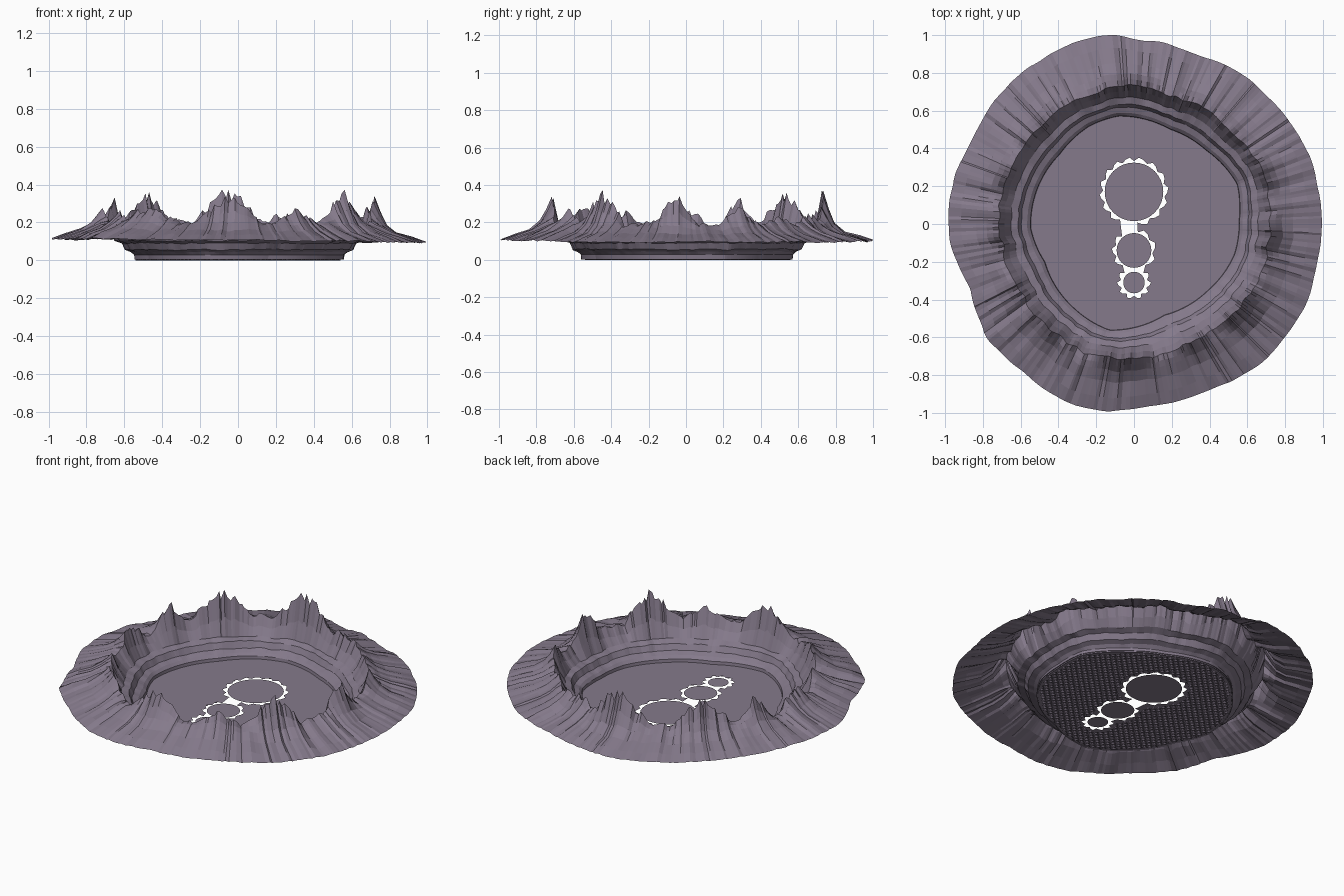
import bpy, bmesh, math, random
from mathutils import Vector

if "Cube" in bpy.data.objects:
    bpy.data.objects.remove(bpy.data.objects["Cube"])

random.seed(7)
N = 280                      # columns around the crater

rock = bpy.data.materials.new("purple_grey_rock")
rock.diffuse_color = (0.235, 0.195, 0.26, 1)
rock.use_nodes = True
rock.node_tree.nodes["Principled BSDF"].inputs["Base Color"].default_value = rock.diffuse_color

FLOOR = [(-.08, .57), (.19, .5), (.38, .39), (.545, .21), (.555, .02), (.53, -.16), (.39, -.35),
         (.16, -.48), (-.13, -.56), (-.31, -.45), (-.47, -.2), (-.545, -.02), (-.5, .21),
         (-.39, .37), (-.23, .52)]
RIM = [(-.19, 1.0), (.08, .975), (.3, .91), (.59, .79), (.77, .61), (.93, .37), (.985, .13),
       (.965, -.265), (.9, -.46), (.71, -.71), (.455, -.86), (.085, -.965), (-.13, -.995),
       (-.31, -.97), (-.6, -.78), (-.79, -.59), (-.87, -.345), (-.985, -.08), (-.968, .185),
       (-.88, .42), (-.71, .69), (-.5, .87)]
# crest peaks: angle, extra height, half width in degrees
PEAKS = [(95, .17, 16), (132, .155, 14), (157, .14, 8), (182, .095, 11), (231, .08, 14),
         (266, .135, 14), (321, .165, 12), (356, .14, 9), (22, .06, 10), (45, .04, 9),
         (68, .06, 9), (296, .06, 10), (208, .05, 8)]


def radius_function(points):
    """Periodic radius by angle from outline points."""
    polar = sorted((math.atan2(y, x) % math.tau, math.hypot(x, y)) for x, y in points)
    polar = [(polar[-1][0] - math.tau, polar[-1][1])] + polar + [(polar[0][0] + math.tau, polar[0][1])]

    def radius(a):
        a %= math.tau
        for (a0, r0), (a1, r1) in zip(polar, polar[1:]):
            if a0 <= a <= a1:
                return r0 + (r1 - r0) * (a - a0) / (a1 - a0)
        return polar[0][1]
    return radius


def finish(bm, name, up=True):
    bm.normal_update()
    for f in bm.faces:
        if (f.normal.z < 0) == up:
            f.normal_flip()
    mesh = bpy.data.meshes.new(name)
    bm.to_mesh(mesh)
    bm.free()
    mesh.materials.append(rock)
    obj = bpy.data.objects.new(name, mesh)
    bpy.context.collection.objects.link(obj)
    return obj


def smooth_noise(steps):
    v = [random.uniform(-1, 1) for _ in range(N)]
    for _ in range(steps):
        v = [(v[i - 1] + v[i] * 2 + v[(i + 1) % N]) / 4 for i in range(N)]
    top = max(map(abs, v))
    return [x / top for x in v]


floor_r, rim_r = radius_function(FLOOR), radius_function(RIM)

# crater wall, jagged crest and sloping apron as one sheet
broad, fine, crag, crag2 = smooth_noise(8), smooth_noise(0), smooth_noise(2), smooth_noise(2)
ledge, shift, rimwave = smooth_noise(5), smooth_noise(3), smooth_noise(6)
bm = bmesh.new()
columns = []
for i in range(N):
    a = math.tau * (i + random.uniform(-.35, .35)) / N
    deg = math.degrees(a)
    rf = floor_r(a)
    rr = rim_r(a) + .008 * (rimwave[i] - .5)
    rc = .5 * (rf + .165) + .36 + .016 * shift[i]
    rise = 0
    for angle, height, width in PEAKS:
        d = abs((deg - angle + 180) % 360 - 180) / width
        if d < 1:
            rise = max(rise, height * (1 - d) ** .9)
    crest = .197 + .018 * broad[i] + .018 * crag[i] + rise * (1 + .18 * fine[i]) + .008 * fine[i]
    if crest > .37:
        crest = .37 + .2 * (crest - .37)
    tilt = math.cos(a) + math.sin(a)
    edge = .104 - .01 * math.cos(a) - .003 * math.sin(a) + .006 * rimwave[i] + .003 * fine[i]
    foot = min(.180 - .012 * tilt, crest)
    ridge = .009 * crag[i] + .004 * fine[i]
    ridge2 = .006 * crag[i] + .004 * crag2[i] + .004 * fine[i]
    inner = [(0, .003), (.02, .028), (.12, .044 + .004 * ledge[i]), (.3, .056 + .005 * ledge[i]),
             (.4, .09 + .005 * crag2[i]), (.62, .103 + .006 * ledge[i]),
             (.82, .11 + .4 * (crest - .11)), (1, crest)]
    outer = [(.12, foot + .5 * (crest - foot)), (.24, foot - .008 + .16 * (crest - foot) + ridge),
             (.45, foot + .38 * (edge - foot) + ridge),
             (.75, foot + .7 * (edge - foot) + ridge2), (1, edge)]
    profile = [(rf + (rc - rf) * t, z) for t, z in inner] + [(rc + (rr - rc) * s, z) for s, z in outer]
    columns.append([bm.verts.new((r * math.cos(a), r * math.sin(a), z)) for r, z in profile])
for i in range(N):
    p, q = columns[i], columns[(i + 1) % N]
    for k in range(len(p) - 1):
        bm.faces.new((p[k], p[k + 1], q[k + 1], q[k]))
finish(bm, "crater_wall")

# three pools in a row: centre y, disc radius, gap radius
POOLS = [(.17, .155, .167), (-.14, .092, .1), (-.31, .057, .072)]


def toothed_arc(cy, r, start, end, teeth):
    n = teeth * 3
    pts = []
    for k in range(n + 1):
        a = math.radians(start + (end - start) * k / n)
        rad = r + (0, .02, .013)[k % 3]
        pts.append((rad * math.cos(a), cy + rad * math.sin(a)))
    return pts


def gap_side(neck_top, neck_low):
    return (toothed_arc(.17, .163, 90, neck_top, 7) + toothed_arc(-.14, .098, neck_low, -52, 3)
            + toothed_arc(-.31, .07, 45, -90, 4))


# narrow neck on the right, open neck on the left
gap = gap_side(-84, 78) + [(-x, y) for x, y in reversed(gap_side(-63, 50)[1:-1])]

# flat floor sheet with the toothed opening
bm = bmesh.new()
outline = [((floor_r(a) + .006) * math.cos(a), (floor_r(a) + .006) * math.sin(a))
           for a in (math.tau * k / 90 for k in range(90))]
for loop in (outline, gap):
    vs = [bm.verts.new((x, y, .01)) for x, y in loop]
    for v, w in zip(vs, vs[1:] + vs[:1]):
        bm.edges.new((v, w))
bmesh.ops.triangle_fill(bm, edges=bm.edges[:], use_beauty=True, normal=Vector((0, 0, 1)))
finish(bm, "crater_floor")

# discs standing in the opening
for n, (cy, r, _) in enumerate(POOLS):
    bm = bmesh.new()
    bm.faces.new([bm.verts.new((r * math.cos(math.tau * k / 32), cy + r * math.sin(math.tau * k / 32), .01))
                  for k in range(32)])
    finish(bm, f"pool_disc_{n + 1}")

# rough lattice on the underside of the floor
STEP = .02
bm = bmesh.new()
grid = {}
for i in range(-30, 31):
    for j in range(-30, 31):
        x, y = i * STEP, j * STEP
        inside = math.hypot(x, y) < floor_r(math.atan2(y, x)) - .004
        in_gap = any(math.hypot(x, y - cy) < g + .016 for cy, _, g in POOLS)
        in_neck = -.09 < x < .035 and -.07 < y < .03
        if inside and not in_gap and not in_neck:
            grid[i, j] = bm.verts.new((x, y, .008 * ((i + j) % 2)))
for (i, j), v in grid.items():
    quad = [grid.get(c) for c in ((i, j), (i, j + 1), (i + 1, j + 1), (i + 1, j))]
    if all(quad):
        # split along alternating diagonals so that every high point becomes a pyramid
        a, b, c, d = quad if (i + j) % 2 else quad[1:] + quad[:1]
        bm.faces.new((a, b, d))
        bm.faces.new((b, c, d))
finish(bm, "floor_underside", up=False)
